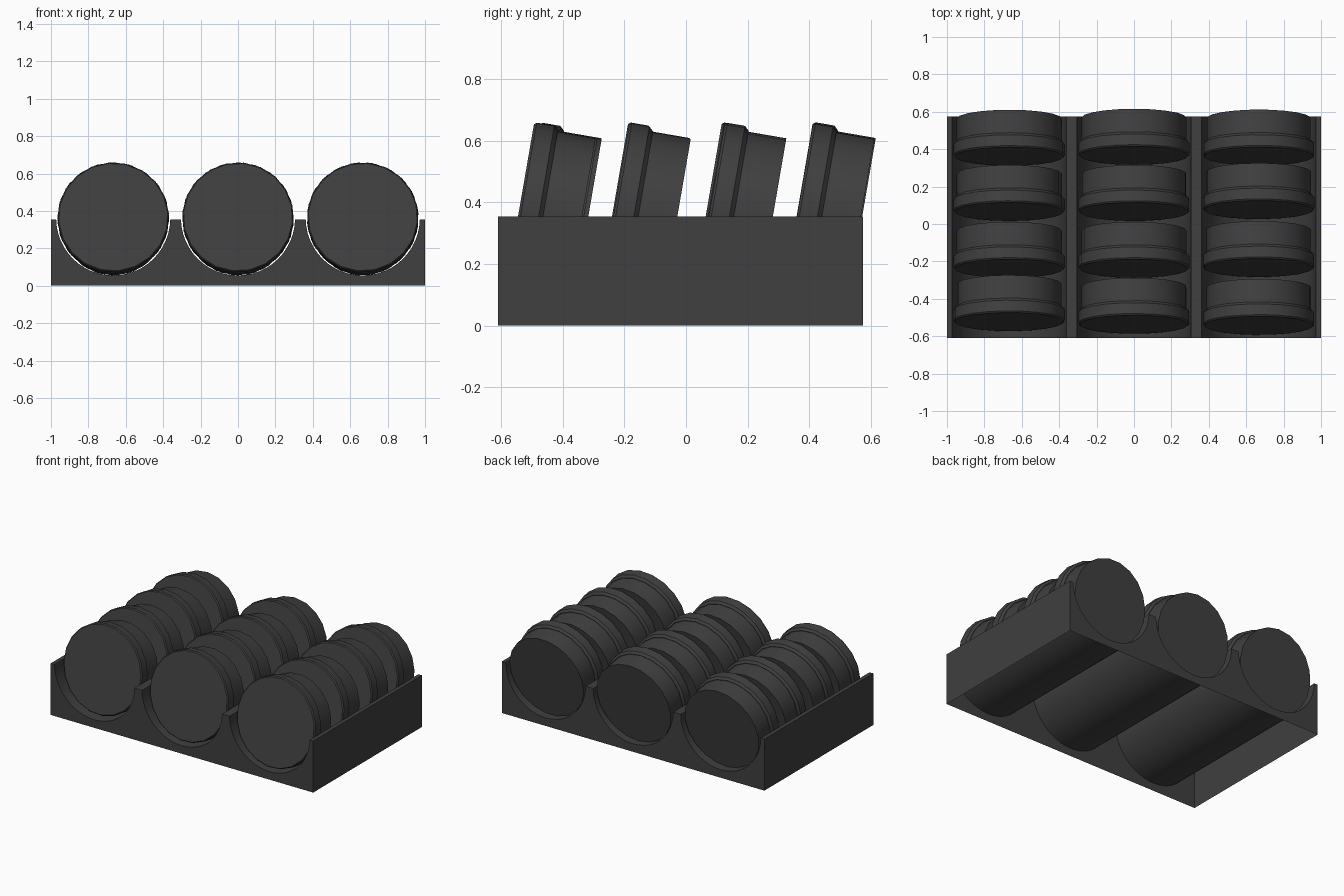
import bpy
import bmesh
import math
import random

random.seed(4)
if "Cube" in bpy.data.objects:
    bpy.data.objects.remove(bpy.data.objects["Cube"], do_unlink=True)

charcoal = bpy.data.materials.new("charcoal_plastic")
charcoal.use_nodes = True
charcoal.diffuse_color = (0.05, 0.05, 0.05, 1)
charcoal.node_tree.nodes["Principled BSDF"].inputs["Base Color"].default_value = (0.05, 0.05, 0.05, 1)


def finish(bm, name):
    """Turn a bmesh into a named, smooth-shaded object."""
    bmesh.ops.recalc_face_normals(bm, faces=bm.faces)
    mesh = bpy.data.meshes.new(name)
    bm.to_mesh(mesh)
    bm.free()
    mesh.materials.append(charcoal)
    obj = bpy.data.objects.new(name, mesh)
    bpy.context.collection.objects.link(obj)
    bpy.ops.object.select_all(action="DESELECT")
    obj.select_set(True)
    bpy.context.view_layer.objects.active = obj
    bpy.ops.object.shade_smooth_by_angle(angle=math.radians(35))
    return obj


def lathe(name, profile, phase, sides=20):
    """Revolve (radius, depth) points about local z and cap both ends."""
    bm = bmesh.new()
    rings = []
    for radius, depth in profile:
        angles = [phase + math.tau * i / sides for i in range(sides)]
        rings.append([bm.verts.new((radius * math.cos(a), radius * math.sin(a), depth)) for a in angles])
    for low, high in zip(rings, rings[1:]):
        for i in range(sides):
            j = (i + 1) % sides
            bm.faces.new((low[i], low[j], high[j], high[i]))
    bm.faces.new(rings[0])
    bm.faces.new(rings[-1])
    return finish(bm, name)


COLUMNS = {"right": -0.667, "middle": 0.0, "left": 0.667}
TROUGH_R, TROUGH_Z = 0.305, 0.36
TOP, FRONT, BACK = 0.355, -0.61, 0.575

# Tray: open-bottomed shell with three round troughs
outline = [(-1, 0), (-1, TOP)]
start = math.asin((TROUGH_Z - TOP) / TROUGH_R)
for cx in COLUMNS.values():
    for i in range(25):
        a = math.pi + start + (math.pi - 2 * start) * i / 24
        outline.append((cx + TROUGH_R * math.cos(a), TROUGH_Z + TROUGH_R * math.sin(a)))
outline += [(1, TOP), (1, 0)]

bm = bmesh.new()
front = [bm.verts.new((x, FRONT, z)) for x, z in outline]
back = [bm.verts.new((x, BACK, z)) for x, z in outline]
bm.faces.new(front)
bm.faces.new(back)
for i in range(len(outline) - 1):
    bm.faces.new((front[i], front[i + 1], back[i + 1], back[i]))
finish(bm, "tray")

# Jars: tilted rows of lidded pots lying in the troughs
LID = [(0.292, 0), (0.298, 0.008), (0.298, 0.066), (0.284, 0.08)]
BODY = [(0.281, 0.07), (0.281, 0.205)]
ROWS = {
    "right": (-0.523, -0.238, 0.066, 0.361),
    "middle": (-0.537, -0.238, 0.066, 0.366),
    "left": (-0.543, -0.234, 0.076, 0.362),
}
for column, cx in COLUMNS.items():
    for number, y in enumerate(ROWS[column], 1):
        phase = random.uniform(0, math.tau)
        for part, profile in (("lid", LID), ("jar", BODY)):
            obj = lathe(f"{part}_{column}_{number}", profile, phase)
            obj.location = (cx, y, 0.367)
            obj.rotation_euler.x = math.radians(-99.8)
